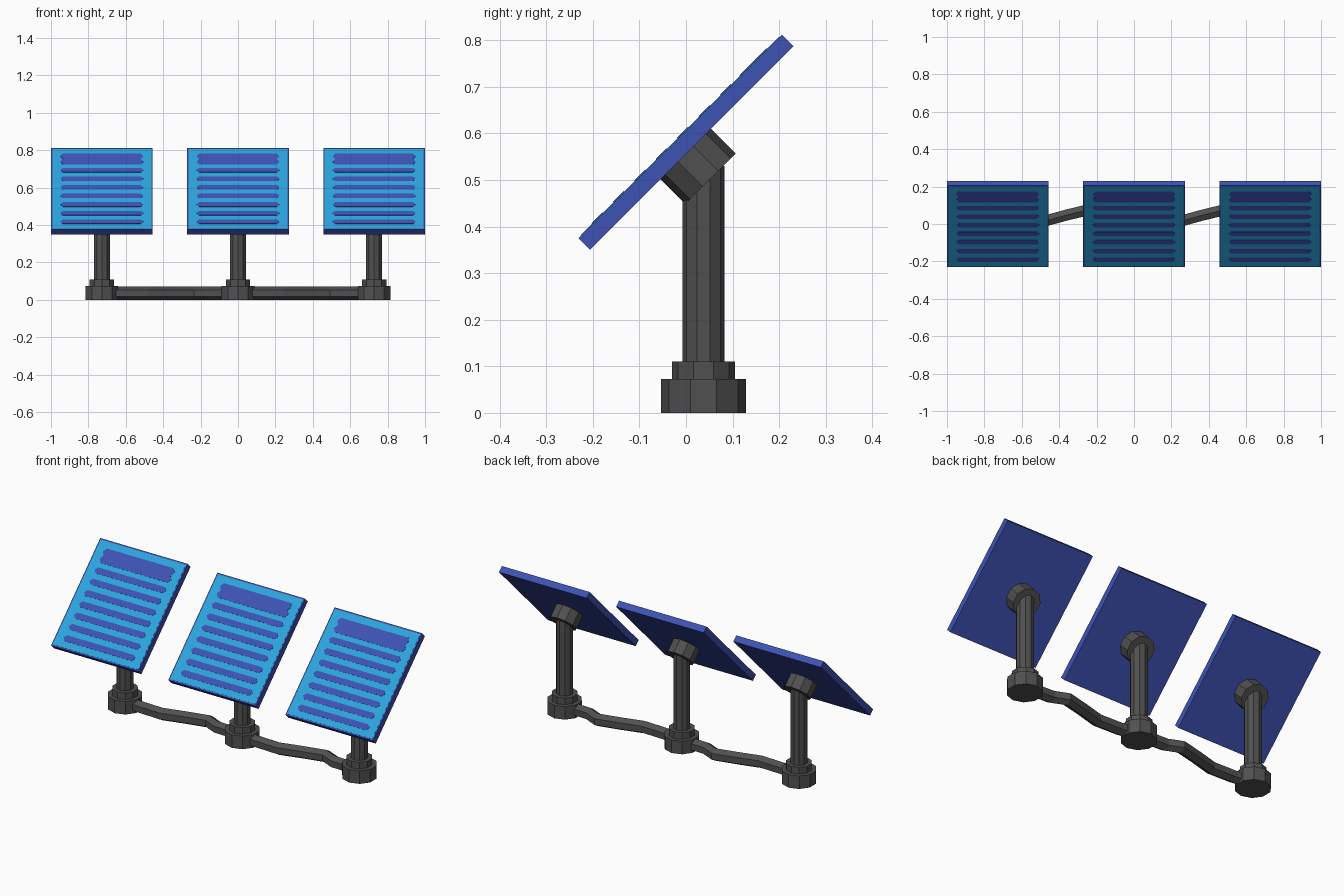
import bpy, bmesh, math
from mathutils import Matrix, Vector

if "Cube" in bpy.data.objects:
    bpy.data.objects.remove(bpy.data.objects["Cube"])


def material(name, rgb):
    m = bpy.data.materials.new(name)
    m.diffuse_color = (*rgb, 1)
    m.use_nodes = True
    m.node_tree.nodes["Principled BSDF"].inputs["Base Color"].default_value = m.diffuse_color
    return m


GREY = material("dark_grey", (0.08, 0.08, 0.08))
INDIGO = material("indigo_blue", (0.048, 0.085, 0.462))
SKY = material("sky_blue", (0.026, 0.376, 0.73))


def finish(bm, name, mat, matrix=Matrix()):
    bmesh.ops.recalc_face_normals(bm, faces=bm.faces[:])
    mesh = bpy.data.meshes.new(name)
    bm.to_mesh(mesh)
    bm.free()
    mesh.materials.append(mat)
    ob = bpy.data.objects.new(name, mesh)
    ob.matrix_world = matrix
    bpy.context.collection.objects.link(ob)
    return ob


def add_prism(bm, outline, z0, z1):
    """Extrude a flat outline from z0 to z1."""
    low = [bm.verts.new((x, y, z0)) for x, y in outline]
    high = [bm.verts.new((x, y, z1)) for x, y in outline]
    bm.faces.new(low)
    bm.faces.new(high)
    n = len(outline)
    for i in range(n):
        j = (i + 1) % n
        bm.faces.new((low[i], low[j], high[j], high[i]))


def decagon(r):
    # corner pointing along y
    return [(r * math.sin(k * math.tau / 10), r * math.cos(k * math.tau / 10))
            for k in range(10)]


def rect(w, h):
    return [(-w, -h), (w, -h), (w, h), (-w, h)]


def prism(name, outline, z0, z1, mat, matrix):
    bm = bmesh.new()
    add_prism(bm, outline, z0, z1)
    return finish(bm, name, mat, matrix)


SPACING = 0.728
POST_Y = 0.0375
TILT = Matrix.Rotation(math.radians(45), 4, 'X')
T = 0.0177  # half panel thickness

for label, x in (("left", -SPACING), ("middle", 0), ("right", SPACING)):
    stand = Matrix.Translation((x, POST_Y, 0))
    # stepped base and post
    prism(label + "_base", decagon(0.0915), 0, 0.073, GREY, stand)
    prism(label + "_collar", decagon(0.068), 0.07, 0.11, GREY, stand)
    prism(label + "_post", decagon(0.0447), 0.1, 0.53, GREY, stand)

    # tilted mounting head, its back face facing down and backwards
    head = Matrix.Translation((x, 0.0525, 0.5025)) @ TILT
    prism(label + "_head", decagon(0.0765), 0, 0.08, GREY, head)

    # panel with light face plate
    tilted = Matrix.Translation((x, 0, 0.581)) @ TILT
    prism(label + "_panel", rect(0.272, 0.309), -T, T, INDIGO, tilted)
    prism(label + "_face_plate", rect(0.265, 0.301), T - 0.001, T + 0.001, SKY, tilted)

    # pointed stripes, the top two touching
    bm = bmesh.new()
    rows = [(-0.25 + 0.065 * i, 0.0165) for i in range(7)]
    rows += [(0.2035, 0.0205), (0.2445, 0.0205)]
    for v, h in rows:
        outline = [(-0.222, v), (-0.208, v - h), (0.208, v - h),
                   (0.222, v), (0.208, v + h), (-0.208, v + h)]
        add_prism(bm, outline, T, T + 0.0025)
    finish(bm, label + "_stripes", INDIGO, tilted)

# wavy six-sided cables between the bases
PATH = [(-0.728, 0.038), (-0.62, 0.02), (-0.48, 0.015), (-0.36, 0.048),
        (-0.235, 0.078), (-0.16, 0.045), (0, 0.038)]
for label, dx in (("left", 0), ("right", SPACING)):
    bm = bmesh.new()
    rings = []
    for x, y in PATH:
        rings.append([bm.verts.new((x + dx,
                                    y + 0.035 * math.sin(k * math.tau / 6),
                                    0.0355 + 0.035 * math.cos(k * math.tau / 6)))
                      for k in range(6)])
    for a, b in zip(rings, rings[1:]):
        for k in range(6):
            j = (k + 1) % 6
            bm.faces.new((a[k], a[j], b[j], b[k]))
    bm.faces.new(rings[0])
    bm.faces.new(rings[-1])
    finish(bm, label + "_cable", GREY)
